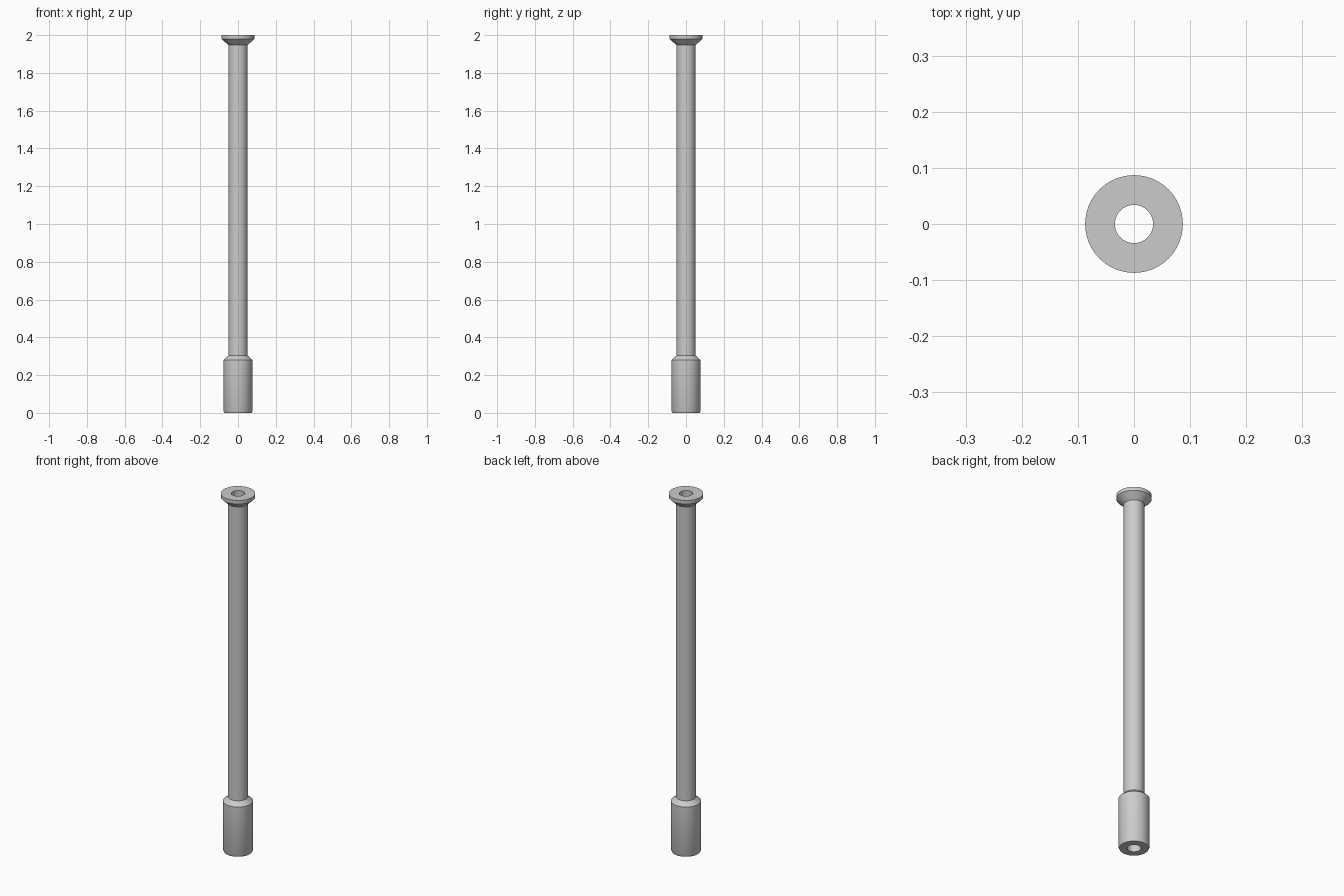
import bpy, bmesh, math

cube = bpy.data.objects.get("Cube")
if cube:
    bpy.data.objects.remove(cube, do_unlink=True)

# Plain grey metal
grey = bpy.data.materials.new("light_grey")
grey.use_nodes = True
colour = (0.6, 0.6, 0.6, 1)
grey.diffuse_color = colour
grey.node_tree.nodes["Principled BSDF"].inputs["Base Color"].default_value = colour

SEGMENTS = 64
BORE = 0.034


def lathe(name, profile):
    """Revolve a closed (radius, height) outline around z."""
    bm = bmesh.new()
    verts = [bm.verts.new((r, 0, z)) for r, z in profile]
    edges = [bm.edges.new((a, b)) for a, b in zip(verts, verts[1:] + verts[:1])]
    bmesh.ops.spin(bm, geom=verts + edges, cent=(0, 0, 0), axis=(0, 0, 1),
                   angle=math.tau, steps=SEGMENTS, use_merge=True)
    bmesh.ops.remove_doubles(bm, verts=bm.verts, dist=0.0001)
    bmesh.ops.recalc_face_normals(bm, faces=bm.faces)
    mesh = bpy.data.meshes.new(name)
    bm.to_mesh(mesh)
    bm.free()
    mesh.materials.append(grey)
    obj = bpy.data.objects.new(name, mesh)
    bpy.context.collection.objects.link(obj)
    bpy.ops.object.select_all(action="DESELECT")
    obj.select_set(True)
    bpy.context.view_layer.objects.active = obj
    bpy.ops.object.shade_smooth_by_angle(angle=math.radians(30))
    return obj


# Hollow tube: chamfered foot sleeve, long shaft, countersunk-style head
lathe("hollow_tube", [
    (BORE, 0), (0.072, 0), (0.0765, 0.01),          # foot chamfer
    (0.0765, 0.28), (0.051, 0.303),                 # sleeve and shoulder
    (0.051, 1.947), (0.087, 1.98), (0.087, 2),      # shaft and flared head
    (BORE, 2),                                      # bore mouth
])
